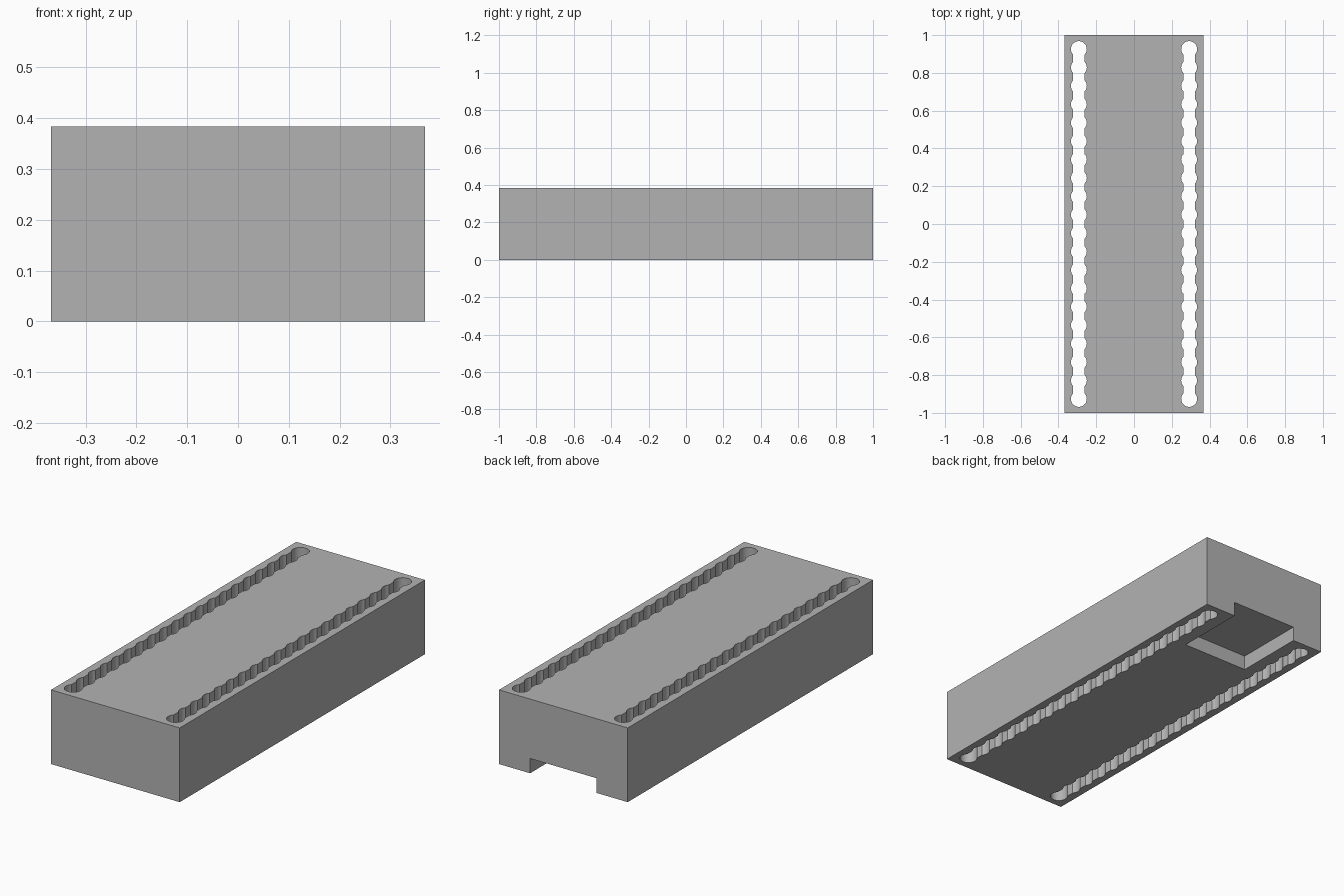
import bpy, bmesh
from math import acos, cos, sin, pi

cube = bpy.data.objects.get("Cube")
if cube:
    bpy.data.objects.remove(cube, do_unlink=True)

WIDTH, LENGTH, HEIGHT = 0.735, 2.0, 0.383
SLOT_X, LOBES, LOBE_R, NECK = 0.292, 20, 0.042, 0.031
Y_END = 0.926
STEP = 2 * Y_END / (LOBES - 1)

grey = bpy.data.materials.new("plain grey")
grey.use_nodes = True
colour = (0.45, 0.45, 0.45, 1)
grey.diffuse_color = colour
grey.node_tree.nodes["Principled BSDF"].inputs["Base Color"].default_value = colour


def make_object(name, bm):
    bmesh.ops.recalc_face_normals(bm, faces=bm.faces)
    mesh = bpy.data.meshes.new(name)
    bm.to_mesh(mesh)
    bm.free()
    mesh.materials.append(grey)
    obj = bpy.data.objects.new(name, mesh)
    bpy.context.collection.objects.link(obj)
    return obj


def make_box(name, low, high):
    bm = bmesh.new()
    bmesh.ops.create_cube(bm, size=1)
    for v in bm.verts:
        v.co = [h if c > 0 else l for c, l, h in zip(v.co, low, high)]
    return make_object(name, bm)


def slot_outline():
    """Row of round lobes joined by straight necks, going counter-clockwise."""
    a = acos(NECK / LOBE_R)
    half = []
    for i in range(LOBES):
        start = -pi / 2 if i == 0 else -a
        end = pi / 2 if i == LOBES - 1 else a
        n = 14 if i in (0, LOBES - 1) else 8
        for k in range(n + 1):
            t = start + (end - start) * k / n
            half.append((LOBE_R * cos(t), -Y_END + i * STEP + LOBE_R * sin(t)))
    # The second side is the first turned half way round
    return half[:-1] + [(-x, -y) for x, y in half[:-1]]


def make_slot(name, x_centre):
    bm = bmesh.new()
    verts = [bm.verts.new((x_centre + x, y, -0.1)) for x, y in slot_outline()]
    face = bm.faces.new(verts)
    top = bmesh.ops.extrude_face_region(bm, geom=[face])["geom"]
    moved = [g for g in top if isinstance(g, bmesh.types.BMVert)]
    bmesh.ops.translate(bm, verts=moved, vec=(0, 0, HEIGHT + 0.2))
    return make_object(name, bm)


# Main block
block = make_box("block", (-WIDTH / 2, -LENGTH / 2, 0), (WIDTH / 2, LENGTH / 2, HEIGHT))

# Scalloped through slots and the recess under the back end
cutters = [
    make_slot("right_slot_cutter", -SLOT_X),
    make_slot("left_slot_cutter", SLOT_X),
    make_box("recess_cutter", (-0.19, 0.625, -0.1), (0.19, 1.1, 0.076)),
]
for cutter in cutters:
    cutter.hide_render = True
    mod = block.modifiers.new(cutter.name, "BOOLEAN")
    mod.operation = "DIFFERENCE"
    mod.solver = "EXACT"
    mod.object = cutter

# Bake the cuts and drop the cutters
depsgraph = bpy.context.evaluated_depsgraph_get()
baked = bpy.data.meshes.new_from_object(block.evaluated_get(depsgraph))
block.modifiers.clear()
block.data = baked
for cutter in cutters:
    bpy.data.objects.remove(cutter, do_unlink=True)

# Smooth lobes with sharp necks and edges
bpy.ops.object.select_all(action="DESELECT")
block.select_set(True)
bpy.context.view_layer.objects.active = block
bpy.ops.object.shade_smooth_by_angle(angle=pi / 6)
